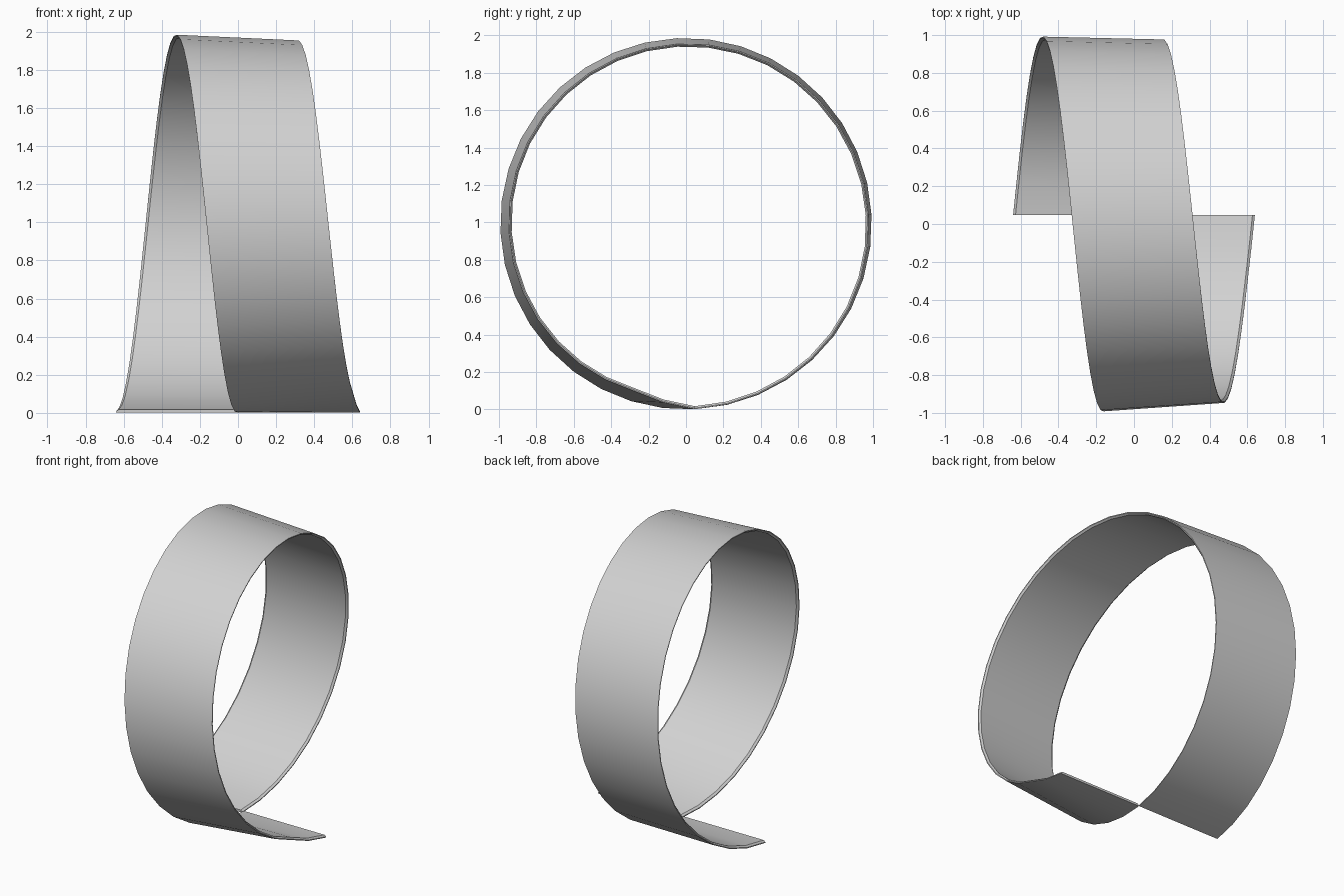
import bpy, bmesh, math

if "Cube" in bpy.data.objects:
    bpy.data.objects.remove(bpy.data.objects["Cube"], do_unlink=True)

# Plain grey material
grey = bpy.data.materials.new("light_grey")
grey.use_nodes = True
colour = (0.64, 0.64, 0.64, 1)
grey.diffuse_color = colour
grey.node_tree.nodes["Principled BSDF"].inputs["Base Color"].default_value = colour

SEGMENTS = 36
WIDTH = 0.64      # ribbon width, equal to the rise of one turn
RADIUS = 0.993
START = math.radians(2.8)

# Ribbon section: position across the width, depth below the outer face
SECTION = [(0, 0), (1, 0), (1, 0.006), (0.98, 0.016), (0.02, 0.016), (0, 0.006)]


def lean(i):
    """Inward lean of the right edge: grows along the turn, flattens at the end."""
    return min(0.06 * i / SEGMENTS, 0.03 * (SEGMENTS - i))


# Helical ribbon, one full turn around the x axis
bm = bmesh.new()
rings = []
for i in range(SEGMENTS + 1):
    t = i / SEGMENTS
    a = START + t * math.tau
    ring = []
    for u, depth in SECTION:
        r = RADIUS - depth - u * lean(i)
        x = WIDTH * (t - 1 + u)
        ring.append(bm.verts.new((x, r * math.sin(a), RADIUS - r * math.cos(a))))
    rings.append(ring)

n = len(SECTION)
for a, b in zip(rings, rings[1:]):
    for j in range(n):
        k = (j + 1) % n
        bm.faces.new((a[j], a[k], b[k], b[j]))
bm.faces.new(rings[0])
bm.faces.new(rings[-1])
bmesh.ops.recalc_face_normals(bm, faces=bm.faces)

mesh = bpy.data.meshes.new("helical_ribbon")
bm.to_mesh(mesh)
bm.free()
mesh.materials.append(grey)
ribbon = bpy.data.objects.new("helical_ribbon", mesh)
bpy.context.collection.objects.link(ribbon)

# Smooth along the turn, crisp along the rims
bpy.ops.object.select_all(action='DESELECT')
ribbon.select_set(True)
bpy.context.view_layer.objects.active = ribbon
bpy.ops.object.shade_smooth_by_angle(angle=math.radians(30))
